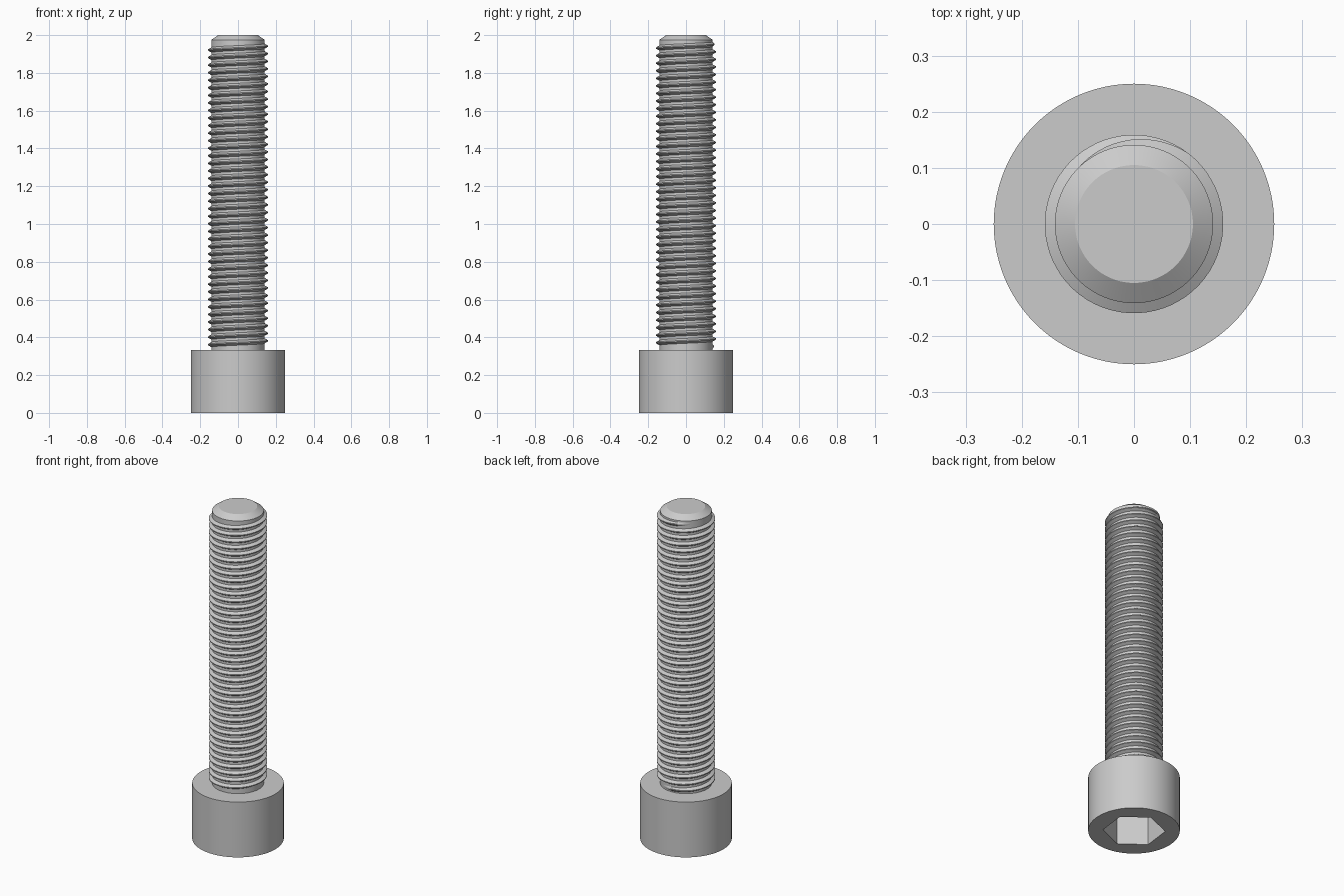
import bpy, bmesh
from math import cos, sin, pi, radians

cube = bpy.data.objects.get("Cube")
if cube:
    bpy.data.objects.remove(cube, do_unlink=True)

SIDES = 96
HEAD_R, HEAD_H, TOTAL = 0.25, 0.333, 2.0
CORE_R, CREST_R, PITCH = 0.141, 0.159, 0.04

steel = bpy.data.materials.new("grey steel")
steel.use_nodes = True
steel.diffuse_color = (0.6, 0.6, 0.6, 1)
steel.node_tree.nodes["Principled BSDF"].inputs["Base Color"].default_value = (0.6, 0.6, 0.6, 1)


def finish(name, bm):
    """Turn a bmesh into a named object in grey steel."""
    bmesh.ops.recalc_face_normals(bm, faces=bm.faces)
    mesh = bpy.data.meshes.new(name)
    bm.to_mesh(mesh)
    bm.free()
    mesh.materials.append(steel)
    obj = bpy.data.objects.new(name, mesh)
    bpy.context.collection.objects.link(obj)
    return obj


def select(obj):
    bpy.ops.object.select_all(action='DESELECT')
    obj.select_set(True)
    bpy.context.view_layer.objects.active = obj


def smooth(obj):
    select(obj)
    bpy.ops.object.shade_smooth_by_angle(angle=radians(25))


def lathe(name, profile, sides, turn=0.0):
    """Stack rings of (radius, height) and cap both ends."""
    bm = bmesh.new()
    rings = [[bm.verts.new((r * cos(turn + 2 * pi * i / sides),
                            r * sin(turn + 2 * pi * i / sides), z))
              for i in range(sides)] for r, z in profile]
    for low, high in zip(rings, rings[1:]):
        for i in range(sides):
            j = (i + 1) % sides
            bm.faces.new((low[i], low[j], high[j], high[i]))
    bm.faces.new(rings[0])
    bm.faces.new(rings[-1])
    return finish(name, bm)


# Cylindrical head with a hexagonal socket cut into its underside
head = lathe("head", [(HEAD_R, 0), (HEAD_R, HEAD_H)], SIDES)
cutter = lathe("socket_cutter", [(0.17, -0.1), (0.17, 0.2)], 6, radians(23))
cutter.hide_render = True
cut = head.modifiers.new("socket", 'BOOLEAN')
cut.operation = 'DIFFERENCE'
cut.solver = 'EXACT'
cut.object = cutter
select(head)
bpy.ops.object.modifier_apply(modifier=cut.name)
bpy.data.objects.remove(cutter, do_unlink=True)
smooth(head)

# Shank core with a chamfered tip
shank = lathe("shank", [(CORE_R, HEAD_H - 0.02), (CORE_R, TOTAL - 0.025),
                        (0.105, TOTAL)], SIDES)
smooth(shank)

# Right-handed thread ridge that fades into the core at both ends
bm = bmesh.new()
turns, per_turn, start = 40.25, 64, radians(53)
steps = int(turns * per_turn)
fade = per_turn // 4
root, crest = PITCH * 0.36, PITCH * 0.07
sections = []
for k in range(steps + 1):
    angle = start + 2 * pi * k / per_turn
    z = HEAD_H + root + PITCH * k / per_turn
    grow = min(1, k / fade, (steps - k) / fade)
    base_r = CORE_R - 0.002
    tip_r = base_r + (CREST_R - base_r) * max(grow, 0.01)
    sections.append([bm.verts.new((r * cos(angle), r * sin(angle), z + dz))
                     for r, dz in ((base_r, -root), (tip_r, -crest),
                                   (tip_r, crest), (base_r, root))])
for a, b in zip(sections, sections[1:]):
    for i in range(3):
        bm.faces.new((a[i], b[i], b[i + 1], a[i + 1]))
thread = finish("thread", bm)
# Keep the open strip facing away from the axis
face = thread.data.polygons[len(thread.data.polygons) // 2]
if face.normal.x * face.center.x + face.normal.y * face.center.y < 0:
    thread.data.flip_normals()
smooth(thread)
